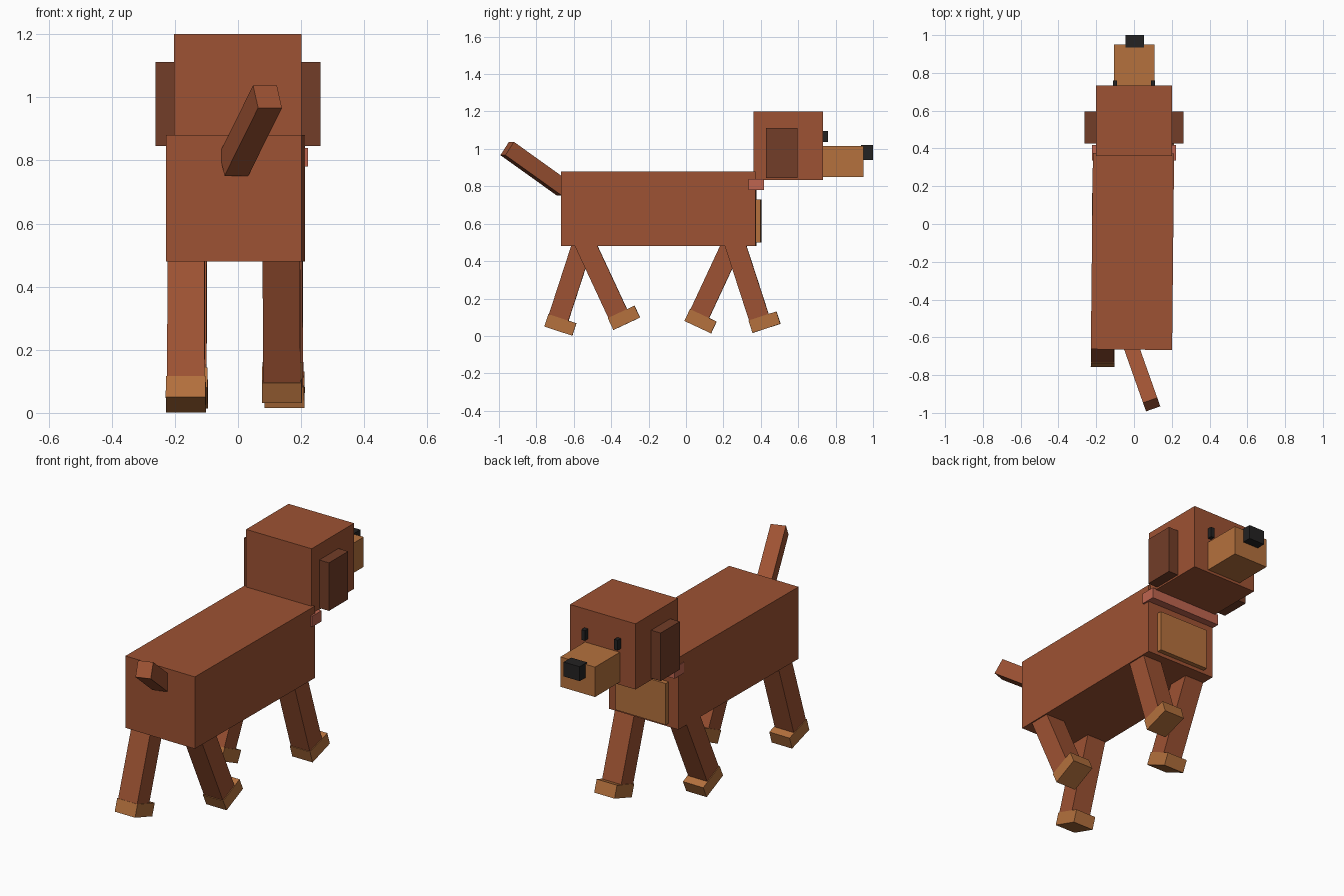
import bpy
from math import radians
from mathutils import Matrix, Vector

if "Cube" in bpy.data.objects:
    bpy.data.objects.remove(bpy.data.objects["Cube"])


def material(name, rgb):
    m = bpy.data.materials.new(name)
    m.diffuse_color = (*rgb, 1)
    m.use_nodes = True
    m.node_tree.nodes["Principled BSDF"].inputs["Base Color"].default_value = m.diffuse_color
    return m


FUR = material("fur", (0.34, 0.085, 0.033))
DARK = material("dark_fur", (0.17, 0.047, 0.021))
TAN = material("tan_fur", (0.46, 0.165, 0.047))
RED = material("collar_red", (0.52, 0.13, 0.08))
BLACK = material("black", (0.017, 0.016, 0.016))


def box(name, mat, x, y, z, frame=Matrix()):
    """Box from (min, max) ranges, measured in the given frame."""
    bpy.ops.mesh.primitive_cube_add(size=1)
    ob = bpy.context.object
    ob.name = name
    lo, hi = (Vector(v) for v in zip(x, y, z))
    ob.data.transform(Matrix.Translation((lo + hi) / 2) @ Matrix.Diagonal((*(hi - lo), 1)))
    ob.matrix_world = frame
    ob.data.materials.append(mat)
    return ob


# Torso and chest patch, turned very slightly
turn = Matrix.Rotation(radians(-0.6), 4, 'Z')
torso = Matrix.Translation((-0.008, -0.145, 0)) @ turn
box("body", FUR, (-0.215, 0.215), (-0.52, 0.52), (0.48, 0.88), torso)
box("chest_patch", TAN, (-0.155, 0.155), (0.51, 0.546), (0.50, 0.73), torso)
box("collar", RED, (-0.222, 0.222), (0.335, 0.418), (0.78, 0.84))

# Head
box("head", FUR, (-0.202, 0.201), (0.36, 0.732), (0.835, 1.2))
box("snout", TAN, (-0.105, 0.109), (0.70, 0.949), (0.85, 1.016))
box("nose", BLACK, (-0.046, 0.052), (0.935, 1.0), (0.942, 1.022))
for side, s in (("left", -1), ("right", 1)):
    box(side + "_ear", DARK, sorted((s * 0.19, s * 0.261)), (0.427, 0.595), (0.845, 1.112))
    box(side + "_eye", BLACK, sorted((s * 0.09, s * 0.112)), (0.72, 0.76), (1.038, 1.095))

# Legs: heel position and swing angle; left pair swings back, right pair forward
for name, x, y, z, swing in (
    ("left_rear", -0.166, -0.757, 0.050, -18),
    ("right_rear", 0.139, -0.388, 0.032, 25),
    ("left_front", -0.160, -0.008, 0.080, -25),
    ("right_front", 0.147, 0.356, 0.016, 18),
):
    frame = Matrix.Translation((x, y, z)) @ turn @ Matrix.Rotation(radians(swing), 4, 'X')
    box(name + "_leg", FUR, (-0.059, 0.059), (0.003, 0.113), (0.02, 0.54), frame)
    box(name + "_paw", TAN, (-0.063, 0.063), (0, 0.157), (0, 0.07), frame)

# Tail, measured back from its tip
tail = (Matrix.Translation((0.0935, -0.956, 1.002))
        @ Matrix.Rotation(radians(19.5), 4, 'Z') @ Matrix.Rotation(radians(-34), 4, 'X'))
box("tail", FUR, (-0.04, 0.04), (0, 0.385), (-0.043, 0.043), tail)
